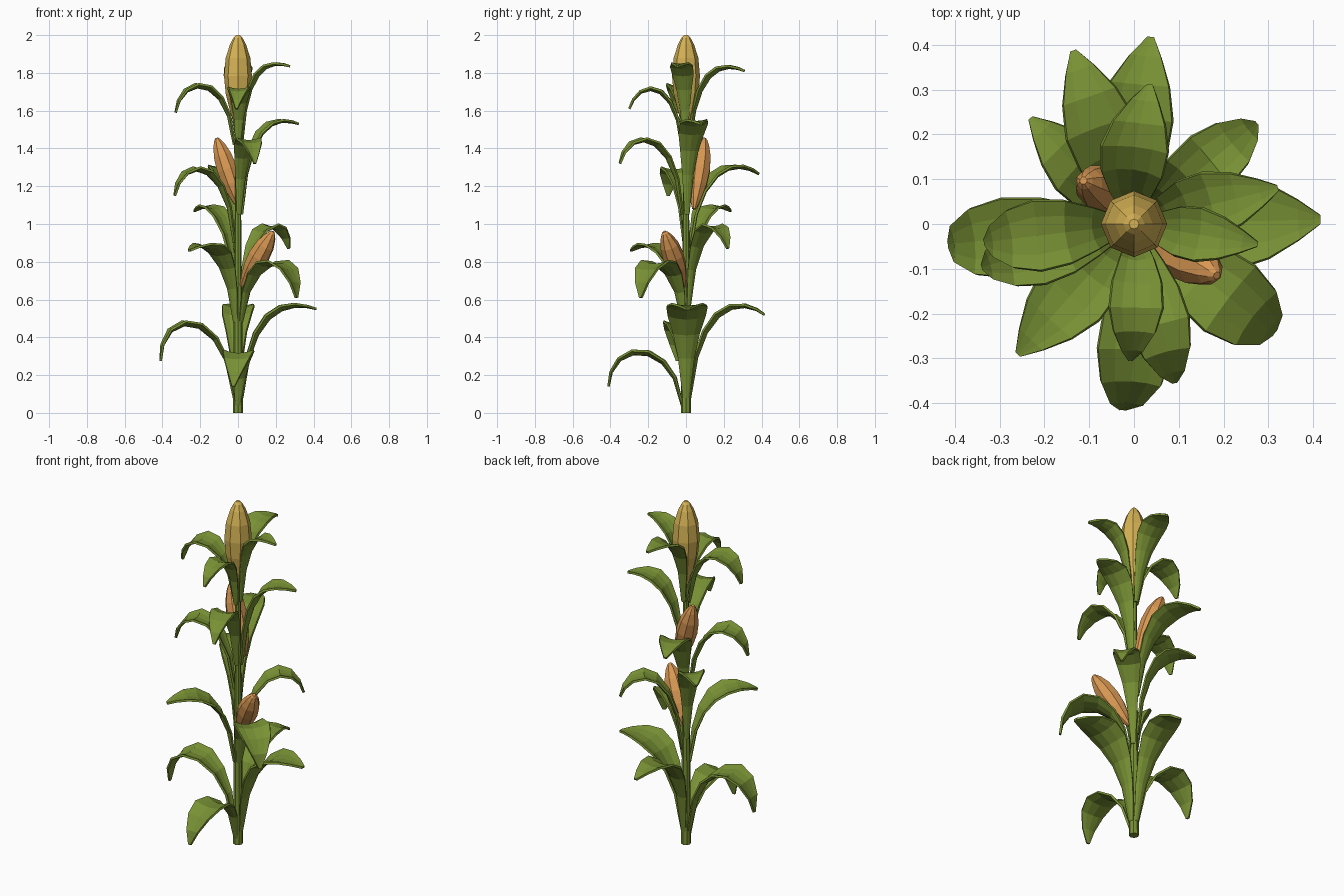
import bpy
import bmesh
from mathutils import Vector

if "Cube" in bpy.data.objects:
    bpy.data.objects.remove(bpy.data.objects["Cube"], do_unlink=True)


def material(name, rgb):
    m = bpy.data.materials.new(name)
    m.use_nodes = True
    m.diffuse_color = (*rgb, 1)
    m.node_tree.nodes["Principled BSDF"].inputs["Base Color"].default_value = (*rgb, 1)
    return m


LEAF = material("leaf green", (0.19, 0.285, 0.035))
YELLOW = material("ripe yellow", (0.67, 0.45, 0.09))
ORANGE = material("husk orange", (0.68, 0.31, 0.085))


def finish(name, bm, mat):
    bmesh.ops.recalc_face_normals(bm, faces=bm.faces)
    mesh = bpy.data.meshes.new(name)
    bm.to_mesh(mesh)
    bm.free()
    mesh.materials.append(mat)
    obj = bpy.data.objects.new(name, mesh)
    bpy.context.collection.objects.link(obj)
    return obj


def lathe(name, base, tip, profile, sides, mat):
    """Closed faceted solid; profile holds (fraction along the axis, radius)."""
    base, tip = Vector(base), Vector(tip)
    turn = (tip - base).to_track_quat("Z", "Y")
    bm = bmesh.new()
    rings = []
    for f, r in profile:
        ring = bmesh.ops.create_circle(bm, segments=sides, radius=r)["verts"]
        for v in ring:
            v.co = base.lerp(tip, f) + turn @ v.co
        rings.append(ring)
    for a, b in zip(rings, rings[1:]):
        for i in range(sides):
            j = (i + 1) % sides
            bm.faces.new((a[i], a[j], b[j], b[i]))
    bm.faces.new(rings[0])
    bm.faces.new(rings[-1])
    return finish(name, bm, mat)


# stations along a leaf and relative widths there
STATIONS = ((0, .14), (.16, .38), (.3, .64), (.45, .92), (.6, 1),
            (.75, .78), (.89, .42), (1, .1))
COLUMNS = (-1, -.55, 0, .55, 1)


def leaf(name, tip, base_z, peak_z, width, blunt=0.0, bow=0.0):
    """Arching cupped blade from the stalk to the tip; low tips hang down."""
    tip = Vector(tip)
    out = Vector((tip.x, tip.y, 0))
    reach = out.length
    out.normalize()
    side = Vector((-out.y, out.x, 0))
    lift = (peak_z - .09 * width - .043 * base_z - .275 * tip.z) / .6825
    hang = .6 + min(.4, 2 * (peak_z - tip.z))
    ctrl = ((.02, base_z), (.15 * reach, lift), (hang * reach, lift), (reach, tip.z))

    def arch(t):
        s = 1 - t
        weights = (s ** 3, 3 * s * s * t, 3 * s * t * t, t ** 3)
        r = sum(w * c[0] for w, c in zip(weights, ctrl))
        z = sum(w * c[1] for w, c in zip(weights, ctrl))
        return out * r + side * bow * 4 * t * s + Vector((0, 0, z))

    bm = bmesh.new()
    rows = []
    for t, w in STATIONS:
        tangent = (arch(min(t + .02, 1)) - arch(max(t - .02, 0))).normalized()
        normal = tangent.cross(side).normalized()
        half = width / 2 * (w + blunt * 9 * t ** 3 * (1 - t))
        cup = half * (.42 - .32 * t)
        rows.append([bm.verts.new(arch(t) + side * half * c + normal * cup * (c * c - .4))
                     for c in COLUMNS])
    for a, b in zip(rows, rows[1:]):
        for i in range(len(COLUMNS) - 1):
            bm.faces.new((a[i], a[i + 1], b[i + 1], b[i]))
    solid = finish(name, bm, LEAF).modifiers.new("thickness", "SOLIDIFY")
    solid.thickness = .012
    solid.offset = 0


# stalk
lathe("stalk", (0, 0, 0), (0, 0, 1.6),
      ((0, .027), (.3, .023), (.65, .017), (1, .014)), 8, LEAF)

# bottom tier
leaf("bottom_leaf_left", (.415, .01, .55), .08, .58, .215)
leaf("bottom_leaf_right", (-.41, -.045, .275), .08, .48, .16, .15)
leaf("bottom_leaf_front", (-.025, -.41, .14), .04, .325, .155, .1, .02)
leaf("bottom_leaf_back", (.037, .415, .52), .08, .58, .17, 0, .02)

# lower middle tier
leaf("lower_leaf_front_left", (.31, -.24, .61), .48, .80, .165, .15)
leaf("lower_leaf_front_right", (-.258, -.29, .86), .48, .90, .17)
leaf("lower_leaf_back_left", (.27, .222, .87), .55, 1.0, .13, .1)
leaf("lower_leaf_back_right", (-.23, .235, 1.07), .62, 1.10, .14)

# upper middle tier
leaf("upper_leaf_front", (.09, -.35, 1.32), 1.05, 1.455, .13, .05)
leaf("upper_leaf_right", (-.335, -.095, 1.15), .9, 1.30, .14, .1)
leaf("upper_leaf_back", (-.135, .385, 1.265), .85, 1.315, .16)
leaf("upper_leaf_left", (.32, .08, 1.53), 1.05, 1.55, .15)

# top tier
leaf("top_leaf_right", (-.33, -.04, 1.59), 1.42, 1.74, .145, .12)
leaf("top_leaf_left", (.275, -.045, 1.835), 1.42, 1.85, .12)
leaf("top_leaf_front", (-.008, -.30, 1.61), 1.40, 1.725, .12, 0, .01)
leaf("top_leaf_back", (.035, .31, 1.81), 1.42, 1.84, .15, 0, .018)

# cobs share one plump tapering outline
OUTLINE = ((0, .2), (.15, .55), (.35, .88), (.55, 1), (.75, .88), (.9, .57), (.97, .32), (1, .15))


def cob(name, base, tip, radius, mat):
    lathe(name, base, tip, [(f, r * radius) for f, r in OUTLINE], 8, mat)


cob("top_cob", (0, 0, 1.52), (0, 0, 2.0), .074, YELLOW)
cob("lower_cob", (.02, -.01, .67), (.185, -.115, .96), .058, ORANGE)
cob("upper_cob", (.012, .043, 1.08), (-.113, .097, 1.455), .058, ORANGE)
